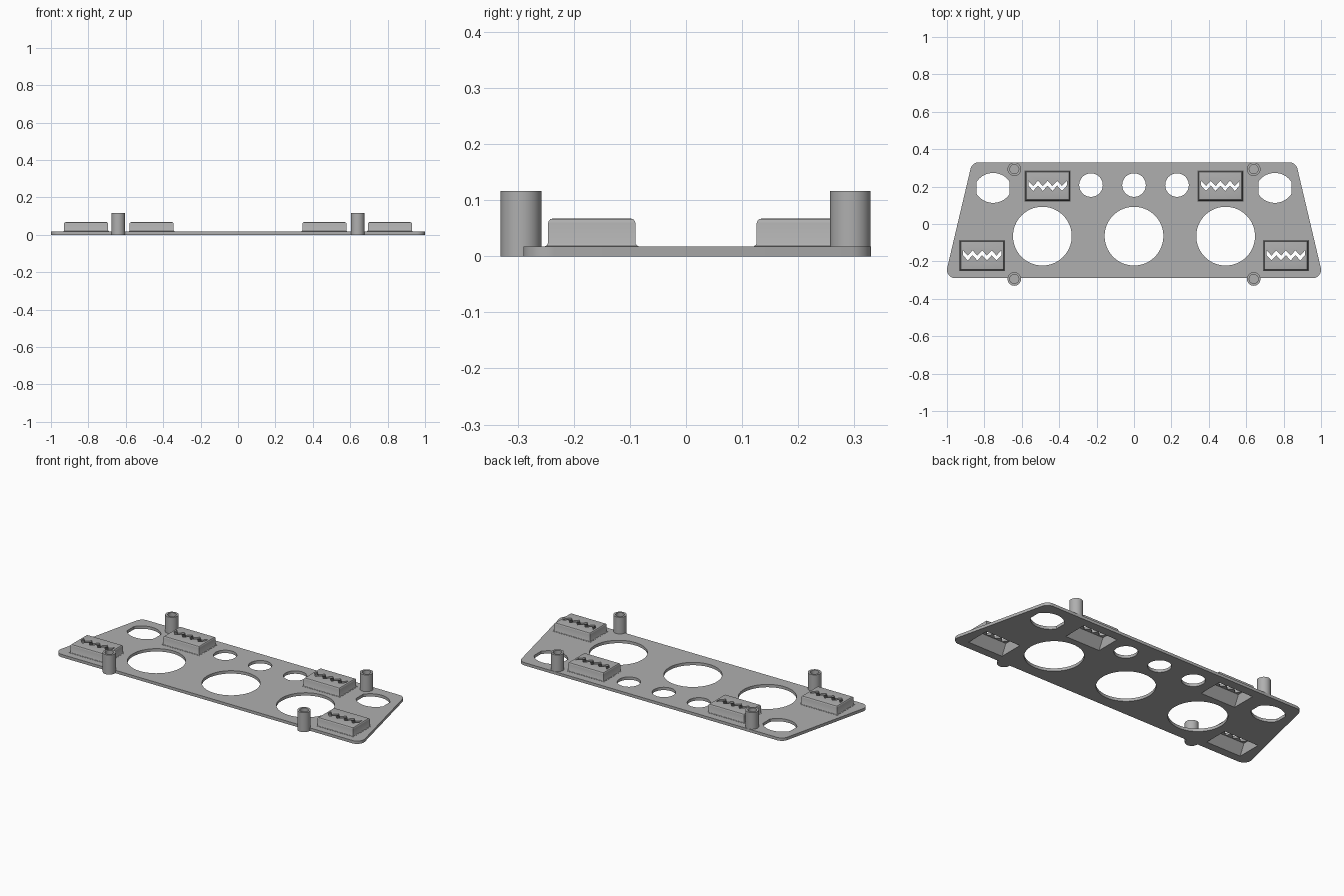
import bpy, bmesh, math

if "Cube" in bpy.data.objects:
    bpy.data.objects.remove(bpy.data.objects["Cube"])

grey = bpy.data.materials.new("mid grey")
grey.diffuse_color = (0.43, 0.43, 0.43, 1)
grey.use_nodes = True
grey.node_tree.nodes["Principled BSDF"].inputs["Base Color"].default_value = grey.diffuse_color

PLATE_T = 0.017
BLOCK_TOP = 0.067
BLOCKS = [(s * x, y) for s in (-1, 1) for x, y in ((0.462, 0.204), (0.812, -0.168))]


def skin(name, loops):
    """Closed solid through stacked loops of (2D points, height)."""
    bm = bmesh.new()
    rings = [[bm.verts.new((x, y, z)) for x, y in pts] for pts, z in loops]
    for a, b in zip(rings, rings[1:]):
        for i in range(len(a)):
            j = (i + 1) % len(a)
            bm.faces.new((a[i], a[j], b[j], b[i]))
    bm.faces.new(rings[0][::-1])
    bm.faces.new(rings[-1])
    bmesh.ops.recalc_face_normals(bm, faces=bm.faces)
    me = bpy.data.meshes.new(name)
    bm.to_mesh(me)
    bm.free()
    me.materials.append(grey)
    ob = bpy.data.objects.new(name, me)
    bpy.context.collection.objects.link(ob)
    return ob


def arc(cx, cy, r, a0, a1, n):
    steps = [math.radians(a0 + (a1 - a0) * i / n) for i in range(n + 1)]
    return [(cx + r * math.cos(a), cy + r * math.sin(a)) for a in steps]


def circle(cx, cy, r, n=64):
    return arc(cx, cy, r, 0, 360, n)[:-1]


def rect(cx, cy, w, d):
    return [(cx + sx * w / 2, cy + sy * d / 2)
            for sx, sy in ((-1, -1), (1, -1), (1, 1), (-1, 1))]


def cut(ob, cutters):
    """Subtract the cutters from a part, then discard them."""
    for c in cutters:
        m = ob.modifiers.new("cut", "BOOLEAN")
        m.operation, m.solver, m.object = "DIFFERENCE", "EXACT", c
    dg = bpy.context.evaluated_depsgraph_get()
    me = bpy.data.meshes.new_from_object(ob.evaluated_get(dg))
    ob.modifiers.clear()
    ob.data = me
    for c in cutters:
        bpy.data.objects.remove(c)


def smooth(ob):
    bpy.ops.object.select_all(action="DESELECT")
    ob.select_set(True)
    bpy.context.view_layer.objects.active = ob
    bpy.ops.object.shade_smooth_by_angle(angle=math.radians(30))


def hole(pts):
    return skin("hole_cutter", [(pts, -0.05), (pts, 0.05)])


def recess(x, y):
    # tapered pocket, open at the underside
    return skin("recess_cutter", [(rect(x, y, 0.228, 0.148), -0.002),
                                  (rect(x, y, 0.212, 0.064), 0.056)])


def zigzag(x, y):
    # wavy slot through the block top
    n, w, amp, t = 8, 0.205, 0.014, 0.013
    mid = [(x - w / 2 + w * i / n, y + (amp if i % 2 == 0 else -amp)) for i in range(n + 1)]
    pts = [(px, py - t) for px, py in mid] + [(px, py + t) for px, py in mid[::-1]]
    return skin("slot_cutter", [(pts, 0.04), (pts, 0.09)])


# Trapezoid plate with rounded corners
r, tilt = 0.045, math.degrees(math.atan2(0.125, 0.53))
half = arc(0.955, -0.245, r, -90, tilt, 10) + arc(0.83, 0.285, r, tilt, 90, 8)
outline = half + [(-x, y) for x, y in half[::-1]]
plate = skin("plate", [(outline, 0), (outline, PLATE_T)])

# Gauge holes, lamp holes, flat-sided holes and pocket openings
holes = [hole(circle(x, -0.065, 0.157, 96)) for x in (-0.49, 0, 0.49)]
holes += [hole(circle(x, 0.208, 0.063)) for x in (-0.23, 0, 0.23)]
for s in (-1, 1):
    cx, cy, R, off = s * 0.753, 0.193, 0.1056, 0.0256
    holes.append(hole(arc(cx, cy - off, R, 33, 147, 20) + arc(cx, cy + off, R, 213, 327, 20)))
holes += [recess(x, y) for x, y in BLOCKS]
cut(plate, holes)
smooth(plate)

# Raised hollow blocks with a flared foot and rounded top edge
for x, y in BLOCKS:
    w, d = 0.246, 0.166
    steps = [(0, 0.010), (0, 0.018), (0.003, 0.0195), (0.005, 0.023), (0.005, 0.059),
             (0.0065, 0.063), (0.009, 0.066), (0.013, BLOCK_TOP)]
    block = skin("vent_block", [(rect(x, y, w - 2 * i, d - 2 * i), z) for i, z in steps])
    cut(block, [recess(x, y), zigzag(x, y)])
    smooth(block)

# Mounting posts with blind bores
for x in (-0.64, 0.64):
    for y in (-0.294, 0.293):
        outer, inner = circle(x, y, 0.0362, 48), circle(x, y, 0.024, 48)
        post = skin("mounting_post", [(outer, 0), (outer, 0.116), (inner, 0.116), (inner, PLATE_T)])
        smooth(post)
